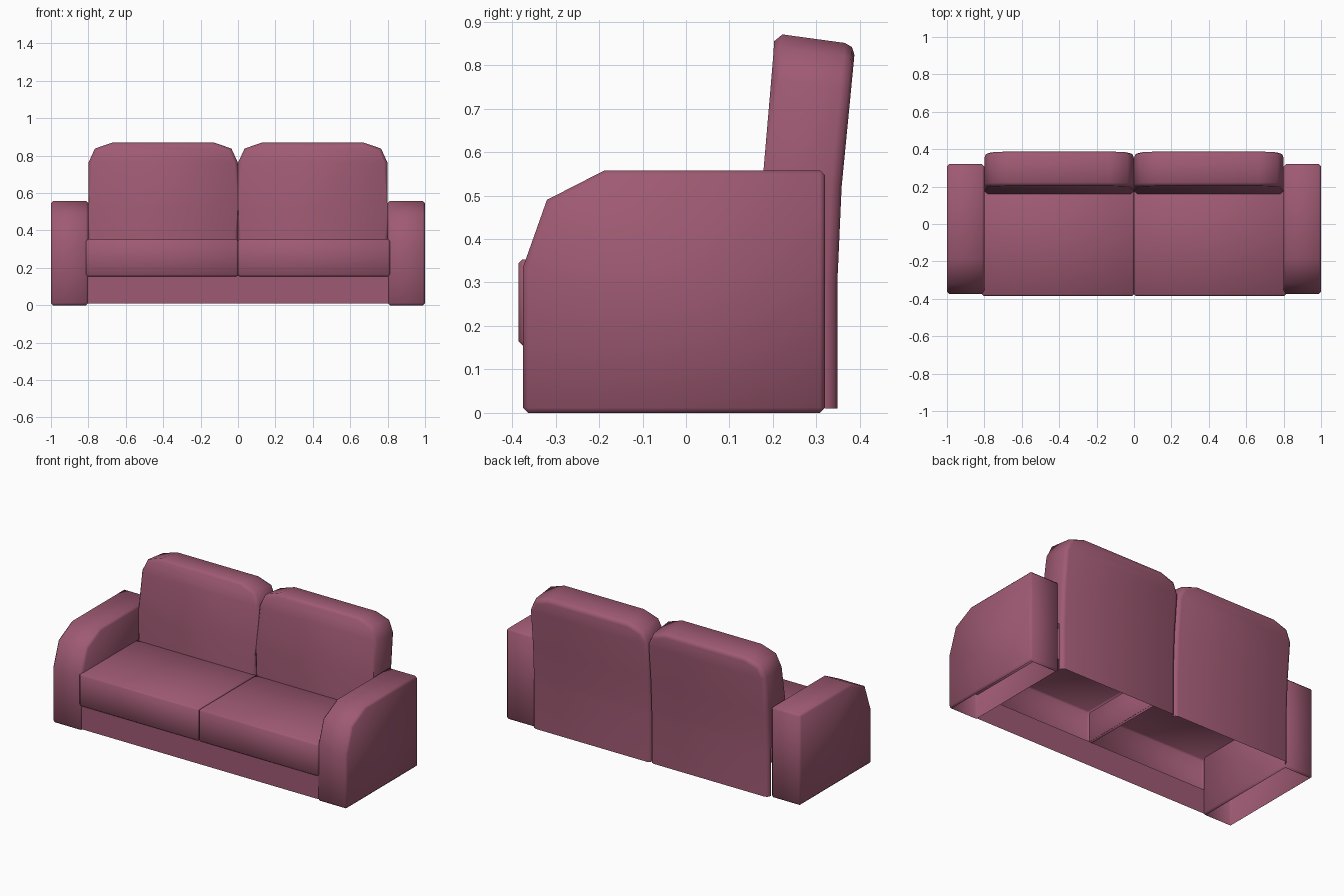
import bpy, bmesh, math

if "Cube" in bpy.data.objects:
    bpy.data.objects.remove(bpy.data.objects["Cube"])

fabric = bpy.data.materials.new("rose fabric")
fabric.diffuse_color = (0.345, 0.102, 0.17, 1)
fabric.use_nodes = True
fabric.node_tree.nodes["Principled BSDF"].inputs["Base Color"].default_value = fabric.diffuse_color


def finish(bm, name, side):
    """Flip to the wanted side, fix normals, make the object smooth."""
    for v in bm.verts:
        v.co.x *= side
    bmesh.ops.recalc_face_normals(bm, faces=bm.faces)
    me = bpy.data.meshes.new(name)
    bm.to_mesh(me)
    bm.free()
    me.materials.append(fabric)
    ob = bpy.data.objects.new(name, me)
    bpy.context.collection.objects.link(ob)
    bpy.ops.object.select_all(action='DESELECT')
    ob.select_set(True)
    bpy.context.view_layer.objects.active = ob
    bpy.ops.object.shade_smooth_by_angle(angle=math.radians(60))
    return ob


def shell(name, profile, x0, x1, bevel, side):
    """Side profile (y, z) pushed along x, edges softened, bottom left open."""
    bm = bmesh.new()
    face = bm.faces.new([bm.verts.new((x0, y, z)) for y, z in profile])
    ext = bmesh.ops.extrude_face_region(bm, geom=[face], use_keep_orig=True)
    for v in ext['geom']:
        if isinstance(v, bmesh.types.BMVert):
            v.co.x = x1
    bmesh.ops.recalc_face_normals(bm, faces=bm.faces)
    edges = [e for e in bm.edges if e.calc_face_angle(0) > math.radians(50)]
    bmesh.ops.bevel(bm, geom=edges, offset=bevel, segments=1, affect='EDGES')
    bm.normal_update()
    low = [f for f in bm.faces if f.normal.z < -0.95 and f.calc_area() > 0.05]
    bmesh.ops.delete(bm, geom=low, context='FACES')
    finish(bm, name, side)


ARM = [(-0.375, 0), (-0.375, 0.335), (-0.32, 0.49), (-0.187, 0.558),
       (0.32, 0.558), (0.32, 0)]
SEAT = [(-0.385, 0.155), (-0.385, 0.353), (0.22, 0.353), (0.22, 0.155)]

# back cushion rows: height, side inset, front y, back y
BACK = [(0.01, 0, 0.32, 0.348), (0.30, 0, 0.32, 0.348), (0.34, 0, 0.16, 0.350),
        (0.52, 0, 0.175, 0.358), (0.765, 0.001, 0.196, 0.380),
        (0.840, 0.035, 0.202, 0.387), (0.873, 0.13, 0.204, 0.389)]


def back_cushion(name, side):
    bm = bmesh.new()
    rows = []
    for z, inset, yf, yb in BACK:
        zb = z - 0.025 * max(0, (z - 0.6) / 0.27)   # top slopes to the rear
        a, b = inset, 0.8 - inset
        rows.append([bm.verts.new(c) for c in
                     ((a, yf, z), (b, yf, z), (b, yb, zb), (a, yb, zb))])
    for i in range(len(rows) - 1):
        lo, hi = rows[i], rows[i + 1]
        for k in range(4):
            if k == 0 and i < 2:        # no front below the seat
                continue
            n = (k + 1) % 4
            bm.faces.new((lo[k], lo[n], hi[n], hi[k]))
    bm.faces.new(rows[-1])
    # soften the front and rear rims
    for ks, first, size in (((0, 1), 2, 0.018), ((2, 3), 0, 0.024)):
        rim = []
        for k in ks:
            for i in range(first, len(rows) - 1):
                rim.append(bm.edges.get((rows[i][k], rows[i + 1][k])))
        rim.append(bm.edges.get((rows[-1][ks[0]], rows[-1][ks[1]])))
        bmesh.ops.bevel(bm, geom=[e for e in rim if e], offset=size,
                        segments=1 if first else 2, profile=0.5, affect='EDGES')
    finish(bm, name, side)


def base_panel(name, side):
    bm = bmesh.new()
    bm.faces.new([bm.verts.new((x, -0.37, z)) for x, z in
                  ((0, 0.01), (0.805, 0.01), (0.805, 0.16), (0, 0.16))])
    if side < 0:
        bmesh.ops.reverse_faces(bm, faces=bm.faces)
    finish(bm, name, side)


for label, side in (("left", -1), ("right", 1)):
    shell(label + "_arm", ARM, 0.8, 1.0, 0.012, side)
    shell(label + "_seat_cushion", SEAT, 0.0, 0.812, 0.009, side)
    back_cushion(label + "_back_cushion", side)
    base_panel(label + "_base_panel", side)
